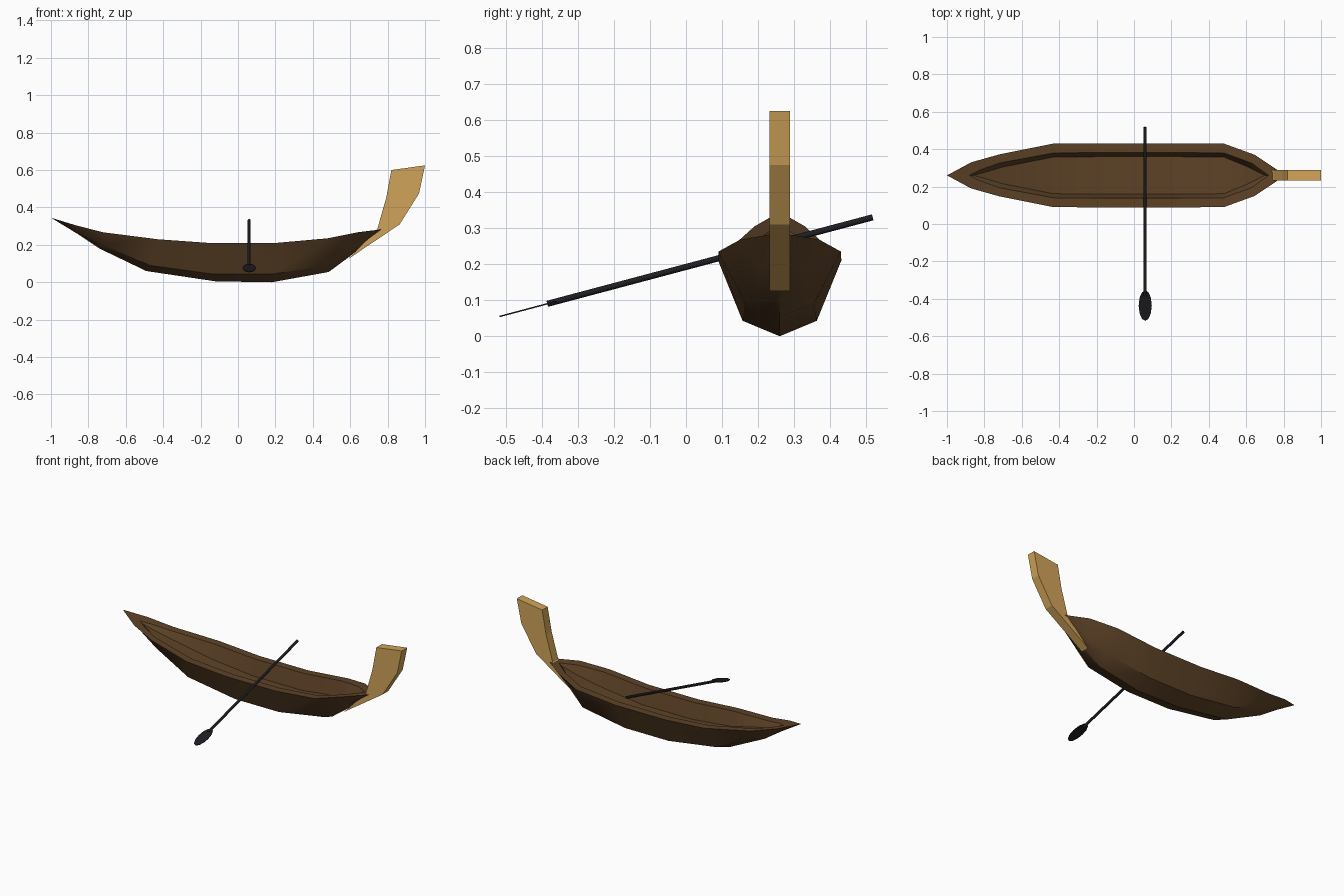
import bpy, bmesh, math
from mathutils import Matrix, Vector

if "Cube" in bpy.data.objects:
    bpy.data.objects.remove(bpy.data.objects["Cube"])

CY = 0.26  # centreline of the boat


def material(name, rgb):
    m = bpy.data.materials.new(name)
    m.diffuse_color = (*rgb, 1)
    m.use_nodes = True
    m.node_tree.nodes["Principled BSDF"].inputs["Base Color"].default_value = m.diffuse_color
    return m


def finish(bm, name, mat, smooth=None):
    bmesh.ops.remove_doubles(bm, verts=bm.verts, dist=0.0005)
    bmesh.ops.recalc_face_normals(bm, faces=bm.faces)
    me = bpy.data.meshes.new(name)
    bm.to_mesh(me)
    bm.free()
    ob = bpy.data.objects.new(name, me)
    bpy.context.collection.objects.link(ob)
    me.materials.append(mat)
    if smooth:
        bpy.ops.object.select_all(action='DESELECT')
        ob.select_set(True)
        bpy.context.view_layer.objects.active = ob
        bpy.ops.object.shade_smooth_by_angle(angle=math.radians(smooth))
    return ob


brown = material("dark_wood", (0.11, 0.055, 0.02))
gold = material("light_wood", (0.64, 0.37, 0.10))
black = material("black_wood", (0.013, 0.013, 0.016))

# Hull lines, stern to bow: (x, half width, z) per station
rim = [(-1, 0, .345), (-.87, .07, .305), (-.72, .112, .267), (-.43, .17, .23), (-.15, .171, .21),
       (.2, .171, .21), (.48, .17, .235), (.645, .11, .268), (.765, .03, .282)]
chine = [(-1, 0, .345), (-.86, .035, .27), (-.72, .065, .20), (-.47, .095, .09), (-.13, .103, .043),
         (.18, .103, .043), (.485, .095, .09), (.62, .055, .18), (.762, .012, .278)]
keel = [(-1, 0, .345), (-.86, 0, .26), (-.74, 0, .18), (-.49, 0, .06), (-.12, 0, .005),
        (.18, 0, 0), (.485, 0, .055), (.60, 0, .14), (.76, 0, .275)]
lip = [(-.88, 0, .305), (-.82, .03, .29), (-.72, .066, .265), (-.43, .12, .23), (-.15, .122, .21),
       (.2, .122, .21), (.48, .12, .235), (.63, .065, .262), (.72, 0, .277)]
floor = [(-.86, 0, .292), (-.80, .016, .265), (-.70, .045, .225), (-.43, .098, .14), (-.15, .1, .11),
         (.2, .1, .11), (.48, .098, .145), (.61, .045, .205), (.70, 0, .262)]

# Hull: closed loft of outer skin, rim, inner wall and floor
bm = bmesh.new()
rings = []
for r, c, k, l, f in zip(rim, chine, keel, lip, floor):
    pts = [(r, 1), (c, 1), (k, 1), (c, -1), (r, -1), (l, -1), (f, -1), (f, 1), (l, 1)]
    rings.append([bm.verts.new((p[0], CY + s * p[1], p[2])) for p, s in pts])
for a, b in zip(rings, rings[1:]):
    for i in range(9):
        j = (i + 1) % 9
        bm.faces.new((a[i], a[j], b[j], b[i]))
bow = rings[-1]
bm.faces.new(bow[:5])
bm.faces.new((bow[0], bow[4], bow[5]))
stern = rings[0]
bm.faces.new((stern[0], stern[5], stern[8]))
bmesh.ops.dissolve_degenerate(bm, dist=0.0005, edges=bm.edges)
finish(bm, "hull", brown, 35)

# Prow: side profile extruded across the boat
profile = [(.59, .125), (.72, .212), (.865, .31), (.968, .475), (1, .625), (.82, .60), (.792, .45), (.745, .285)]
bm = bmesh.new()
sides = [[bm.verts.new((x, CY + s * .028, z)) for x, z in profile] for s in (-1, 1)]
for side in sides:
    bm.faces.new(side)
n = len(profile)
for i in range(n):
    j = (i + 1) % n
    bm.faces.new((sides[0][i], sides[0][j], sides[1][j], sides[1][i]))
finish(bm, "prow", gold)

# Paddle: round shaft and thin oval blade lying along one sloped line
top, neck = Vector((.06, .518, .33)), Vector((.06, -.385, .09))
axis = (top - neck).normalized()
tilt = axis.to_track_quat('Z', 'Y').to_matrix().to_4x4()


def cylinder(name, centre, scale, sides, depth, smooth):
    bm = bmesh.new()
    bmesh.ops.create_cone(bm, cap_ends=True, segments=sides, radius1=1, radius2=1, depth=depth,
                          matrix=Matrix.Translation(centre) @ tilt @ scale)
    return finish(bm, name, black, smooth)


cylinder("paddle_shaft", (top + neck) / 2, Matrix.Diagonal((.0085, .0085, 1, 1)), 10,
         (top - neck).length, 40)
# Blade: disc turned to face up, stretched along the shaft
flat = Matrix.Diagonal((.035, 1, .084, 1)) @ Matrix.Rotation(math.pi / 2, 4, 'X')
cylinder("paddle_blade", Vector((.06, -.436, .0765)), flat, 12, .004, None)
